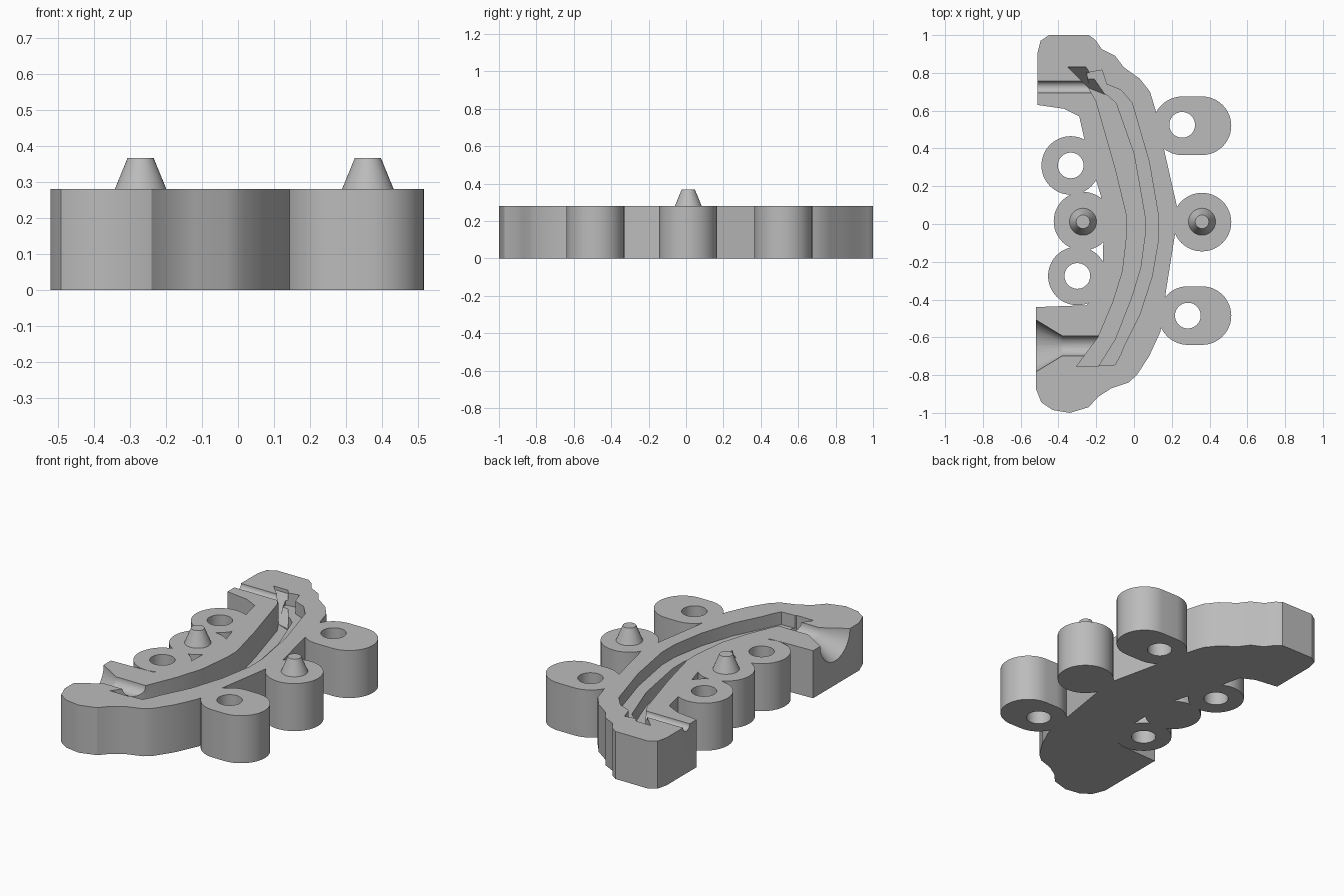
import bpy, bmesh, math
from mathutils import Matrix, Vector

if "Cube" in bpy.data.objects:
    bpy.data.objects.remove(bpy.data.objects["Cube"])

TOP = 0.28       # parting plane height
BOSS = 0.155     # boss radius
HOLE = 0.068     # bolt hole radius

grey = bpy.data.materials.new("plain grey")
grey.use_nodes = True
grey.diffuse_color = (0.5, 0.5, 0.5, 1)
grey.node_tree.nodes["Principled BSDF"].inputs["Base Color"].default_value = grey.diffuse_color


def finish(name, bm):
    bmesh.ops.recalc_face_normals(bm, faces=bm.faces)
    mesh = bpy.data.meshes.new(name)
    bm.to_mesh(mesh)
    bm.free()
    mesh.materials.append(grey)
    ob = bpy.data.objects.new(name, mesh)
    bpy.context.collection.objects.link(ob)
    return ob


def prism(name, points, bottom, top):
    """Extrude an outline; bottom may be one height or one per point."""
    n = len(points)
    lows = bottom if isinstance(bottom, list) else [bottom] * n
    bm = bmesh.new()
    low = [bm.verts.new((x, y, z)) for (x, y), z in zip(points, lows)]
    high = [bm.verts.new((x, y, top)) for x, y in points]
    bm.faces.new(low)
    bm.faces.new(high)
    for i in range(n):
        j = (i + 1) % n
        bm.faces.new((low[i], low[j], high[j], high[i]))
    return finish(name, bm)


def cone(name, start, end, r1, r2, segments=48):
    a, b = Vector(start), Vector(end)
    turn = (b - a).to_track_quat('Z', 'Y').to_matrix().to_4x4()
    bm = bmesh.new()
    bmesh.ops.create_cone(bm, cap_ends=True, segments=segments, radius1=r1, radius2=r2,
                          depth=(b - a).length, matrix=Matrix.Translation((a + b) / 2) @ turn)
    return finish(name, bm)


def stadium(x1, x2, y, r, n=24):
    """Rounded slot outline between two centres along x."""
    pts = []
    for cx, start in ((x2, -math.pi / 2), (x1, math.pi / 2)):
        for i in range(n + 1):
            a = start + math.pi * i / n
            pts.append((cx + r * math.cos(a), y + r * math.sin(a)))
    return pts


def combine(target, tool, operation):
    tool.hide_render = True
    mod = target.modifiers.new(tool.name, 'BOOLEAN')
    mod.object, mod.operation, mod.solver = tool, operation, 'EXACT'
    bpy.context.view_layer.update()
    result = target.evaluated_get(bpy.context.evaluated_depsgraph_get())
    mesh = bpy.data.meshes.new_from_object(result)
    target.modifiers.clear()
    target.data = mesh
    bpy.data.objects.remove(tool)


# Curved block outline: outer side from top to bottom, then the inner side back up
outer = [(-.51, .91), (-.495, .97), (-.45, 1), (-.24, 1), (-.205, .975), (-.17, .925), (-.1, .89),
         (-.055, .83), (.03, .77), (.085, .7), (.115, .6), (.16, .39), (.235, .06), (.17, -.35),
         (.14, -.57), (.08, -.7), (.015, -.8), (-.03, -.84), (-.12, -.87), (-.19, -.915),
         (-.24, -.97), (-.34, -1), (-.43, -.985), (-.49, -.945), (-.52, -.87)]
inner = [(-.52, -.44), (-.25, -.43), (-.2, -.38), (-.165, -.2), (-.16, 0), (-.17, .13),
         (-.22, .3), (-.265, .46), (-.29, .57), (-.37, .61), (-.51, .63)]
block = prism("mould_block", outer + inner, 0, TOP)

# Bosses
for x, y in ((-.335, .31), (-.27, .015), (-.3, -.275), (.36, .01)):
    combine(block, cone("boss", (x, y, 0), (x, y, TOP), BOSS, BOSS), 'UNION')
for x, y in ((.255, .52), (.285, -.485)):
    combine(block, prism("long_boss", stadium(x, .36, y, BOSS), 0, TOP), 'UNION')

# Bolt holes
for x, y in ((-.335, .31), (-.3, -.275), (.255, .525), (.285, -.485)):
    combine(block, cone("bolt_hole", (x, y, -.1), (x, y, TOP + .1), HOLE, HOLE), 'DIFFERENCE')

# Stepped curved cavity
left_edge = [(-.24, .72), (-.2, .65), (-.1, .3), (-.037, .04), (-.037, -.05), (-.06, -.25),
             (-.11, -.41), (-.19, -.6), (-.305, -.755)]
middle = [(-.14, .68), (-.095, .64), (.0, .37), (.058, .04), (.058, -.06), (.035, -.23),
          (-.01, -.38), (-.1, -.61), (-.19, -.755)]
right_edge = [(-.17, .815), (-.145, .74), (-.07, .71), (-.01, .64), (.08, .33), (.13, .04),
              (.13, -.08), (.095, -.28), (.03, -.48), (-.055, -.65), (-.07, -.69), (-.1, -.745)]
shallow = [(-.25, .8)] + left_edge + right_edge[::-1]
combine(block, prism("shallow_step", shallow, TOP - .075, TOP + .1), 'DIFFERENCE')
combine(block, prism("deep_groove", left_edge + middle[::-1], TOP - .155, TOP + .1), 'DIFFERENCE')
ramp = [(-.35, .83), (-.255, .83), (-.15, .68), (-.24, .72)]
combine(block, prism("end_ramp", ramp, [TOP - .02] * 2 + [TOP - .155] * 2, TOP + .1), 'DIFFERENCE')

# Pouring funnel, runner and vent
GATE = -.645
combine(block, cone("funnel", (-.53, GATE, TOP), (-.38, GATE, TOP), .144, .053), 'DIFFERENCE')
combine(block, cone("runner", (-.4, GATE, TOP), (-.16, GATE, TOP), .053, .053), 'DIFFERENCE')
combine(block, cone("vent", (-.6, .725, TOP), (-.2, .725, TOP), .031, .031), 'DIFFERENCE')

# Tapered locating pins
pins = [cone(side + "_locating_pin", (x, .012, TOP - .001), (x, .012, .367), .072, .036)
        for side, x in (("right", -.27), ("left", .36))]

# Smooth the round walls, keep edges crisp
bpy.ops.object.select_all(action='DESELECT')
for ob in [block] + pins:
    ob.select_set(True)
bpy.context.view_layer.objects.active = block
bpy.ops.object.shade_smooth_by_angle(angle=math.radians(30))
